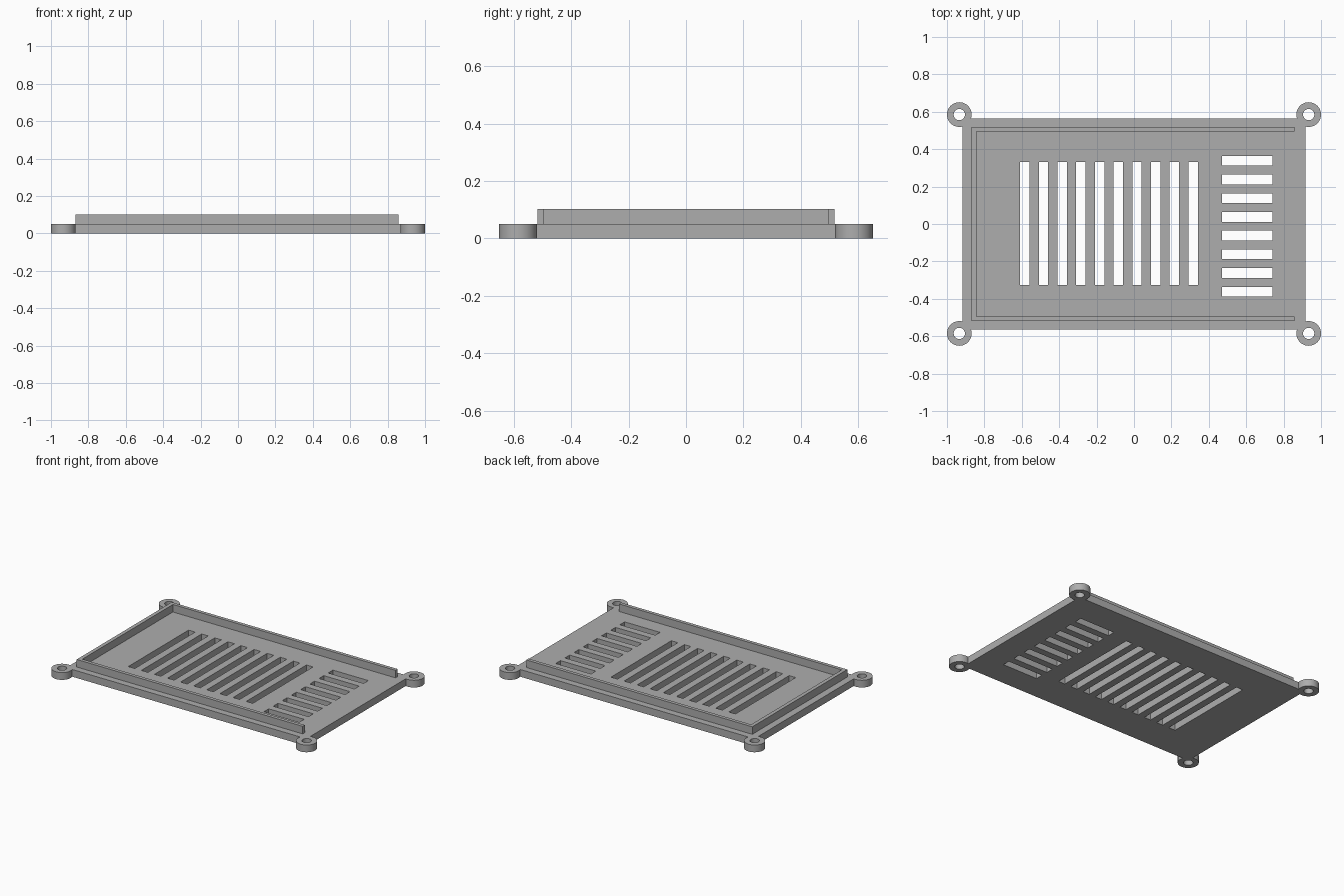
import bpy
import bmesh
from mathutils import Matrix

old = bpy.data.objects.get("Cube")
if old:
    bpy.data.objects.remove(old, do_unlink=True)

PLATE_T, WALL_TOP = 0.05, 0.102
PLATE_X, PLATE_Y = 0.917, 0.564
EAR_X, EAR_Y, EAR_R, HOLE_R = 0.934, 0.585, 0.066, 0.03
CORNERS = [(sx * EAR_X, sy * EAR_Y) for sx in (-1, 1) for sy in (-1, 1)]

grey = bpy.data.materials.new("grey plastic")
grey.use_nodes = True
colour = (0.42, 0.42, 0.42, 1)
grey.diffuse_color = colour
grey.node_tree.nodes["Principled BSDF"].inputs["Base Color"].default_value = colour


def add_box(bm, x0, x1, y0, y1, z0, z1):
    size = Matrix.Diagonal((x1 - x0, y1 - y0, z1 - z0, 1))
    centre = Matrix.Translation(((x0 + x1) / 2, (y0 + y1) / 2, (z0 + z1) / 2))
    bmesh.ops.create_cube(bm, size=1, matrix=centre @ size)


def add_cylinder(bm, x, y, radius, z0, z1):
    bmesh.ops.create_cone(bm, cap_ends=True, segments=48, radius1=radius, radius2=radius,
                          depth=z1 - z0, matrix=Matrix.Translation((x, y, (z0 + z1) / 2)))


def finish(bm, name):
    mesh = bpy.data.meshes.new(name)
    bm.to_mesh(mesh)
    bm.free()
    mesh.materials.append(grey)
    obj = bpy.data.objects.new(name, mesh)
    bpy.context.collection.objects.link(obj)
    return obj


def select(obj):
    bpy.ops.object.select_all(action="DESELECT")
    obj.select_set(True)
    bpy.context.view_layer.objects.active = obj


def combine(target, other, operation):
    select(target)
    mod = target.modifiers.new(operation.lower(), "BOOLEAN")
    mod.operation = operation
    mod.solver = "EXACT"
    mod.object = other
    bpy.ops.object.modifier_apply(modifier=mod.name)
    bpy.data.objects.remove(other, do_unlink=True)


# Base plate
bm = bmesh.new()
add_box(bm, -PLATE_X, PLATE_X, -PLATE_Y, PLATE_Y, 0, PLATE_T)
plate = finish(bm, "vented_plate")

# Round screw ears on the corners
bm = bmesh.new()
for x, y in CORNERS:
    add_cylinder(bm, x, y, EAR_R, 0, PLATE_T)
combine(plate, finish(bm, "screw_ears"), "UNION")

# Screw holes, long vent slots and short vent slots
bm = bmesh.new()
for x, y in CORNERS:
    add_cylinder(bm, x, y, HOLE_R, -0.1, 0.2)
for i in range(10):
    x = -0.584 + i * 0.1
    add_box(bm, x - 0.025, x + 0.025, -0.327, 0.331, -0.1, 0.2)
for i in range(8):
    y = 0.338 - i * 0.1
    add_box(bm, 0.47, 0.74, y - 0.026, y + 0.026, -0.1, 0.2)
combine(plate, finish(bm, "opening_cutter"), "DIFFERENCE")
select(plate)
bpy.ops.object.shade_smooth_by_angle()

# Three-sided locating wall, open on the left
back, inner_back, end = -0.869, -0.843, 0.857
outer, inner = 0.518, 0.494
profile = [(end, -outer), (end, -inner), (inner_back, -inner), (inner_back, inner),
           (end, inner), (end, outer), (back, outer), (back, -outer)]
bm = bmesh.new()
face = bm.faces.new([bm.verts.new((x, y, PLATE_T)) for x, y in profile])
raised = bmesh.ops.extrude_face_region(bm, geom=[face])["geom"]
bmesh.ops.translate(bm, vec=(0, 0, WALL_TOP - PLATE_T),
                    verts=[g for g in raised if isinstance(g, bmesh.types.BMVert)])
bmesh.ops.recalc_face_normals(bm, faces=bm.faces)
finish(bm, "locating_wall")
